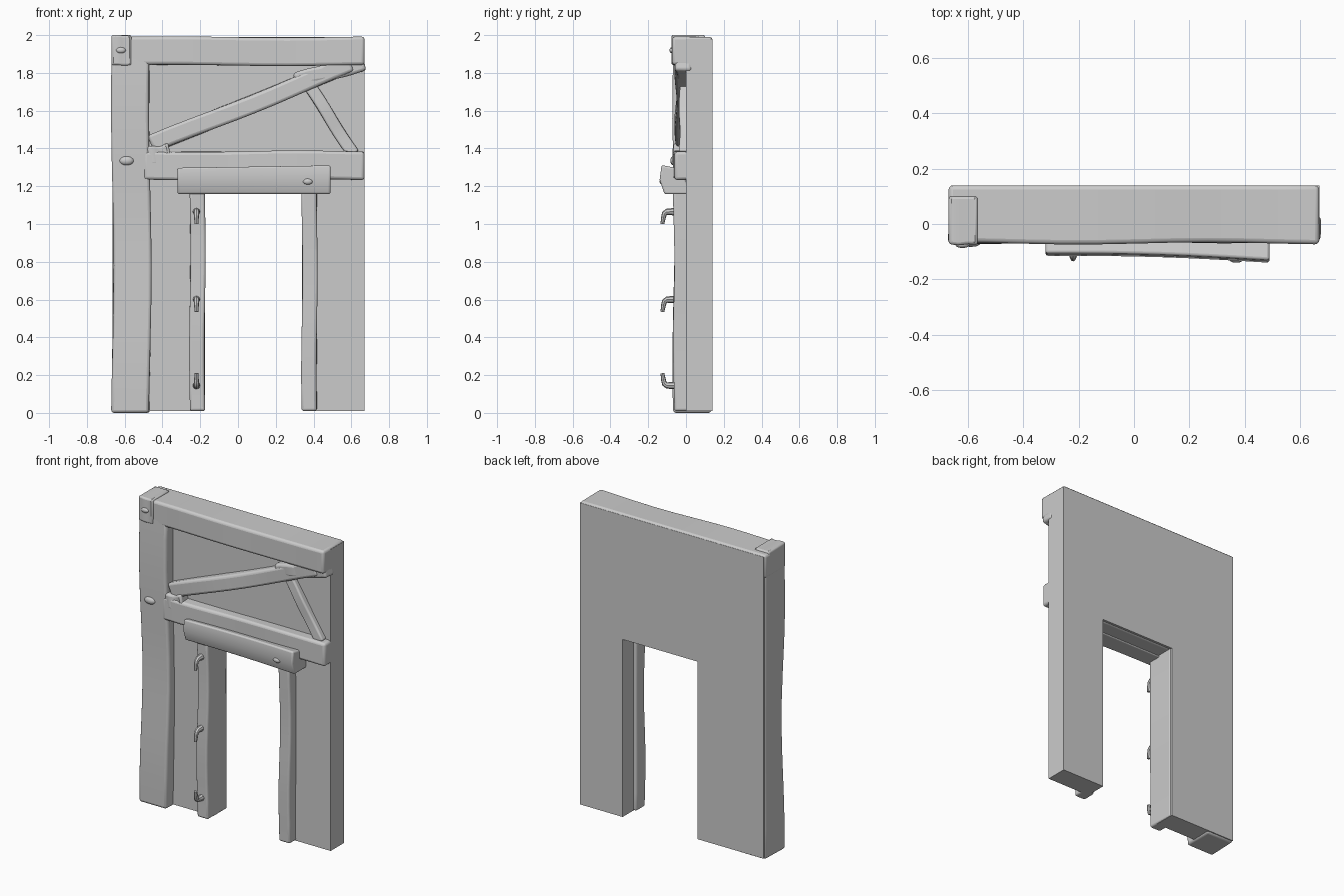
import bpy, bmesh, math
from mathutils import Vector

if "Cube" in bpy.data.objects:
    bpy.data.objects.remove(bpy.data.objects["Cube"])

grey = bpy.data.materials.new("plain grey")
grey.use_nodes = True
colour = (0.6, 0.6, 0.6, 1)
grey.diffuse_color = colour
grey.node_tree.nodes["Principled BSDF"].inputs["Base Color"].default_value = colour

# Shared measures of the wall, its doorway and the timber faces
left_end, right_end = 0.67, -0.66
door_left, door_right, door_top = 0.36, -0.18, 1.17
wall_top, wall_back = 1.98, 0.14
timber_front, timber_back = -0.065, 0.03
floor = 0.01


def finish(name, bm, bevel=0.0):
    """Turn a bmesh into a shaded object with softened edges."""
    bmesh.ops.recalc_face_normals(bm, faces=bm.faces)
    mesh = bpy.data.meshes.new(name)
    bm.to_mesh(mesh)
    bm.free()
    mesh.materials.append(grey)
    obj = bpy.data.objects.new(name, mesh)
    bpy.context.collection.objects.link(obj)
    bpy.ops.object.select_all(action="DESELECT")
    obj.select_set(True)
    bpy.context.view_layer.objects.active = obj
    bpy.ops.object.shade_smooth_by_angle(angle=math.radians(40))
    if bevel:
        modifier = obj.modifiers.new("soft edges", "BEVEL")
        modifier.width = bevel
        modifier.segments = 3
        modifier.limit_method = "ANGLE"
        modifier.angle_limit = math.radians(40)


def loft(name, sections, bevel=0.0):
    """Skin matching rings of points, capped at both ends."""
    bm = bmesh.new()
    rings = [[bm.verts.new(point) for point in section] for section in sections]
    for ring, following in zip(rings, rings[1:]):
        for i in range(len(ring)):
            bm.faces.new((ring[i - 1], ring[i], following[i], following[i - 1]))
    bm.faces.new(rings[0])
    bm.faces.new(reversed(rings[-1]))
    finish(name, bm, bevel)


def beam(name, start, end, width, front=timber_front, back=timber_back,
         wobble=0.006, phase=0, bevel=0.016):
    """Rough-hewn timber between two (x, z) points, gently wavy along its length."""
    start, end = (Vector((x, 0, z)) for x, z in (start, end))
    side = (end - start).normalized().cross(Vector((0, 1, 0))) * width / 2
    steps = 10
    sections = []
    for step in range(steps + 1):
        t = step / steps
        centre = start.lerp(end, t)
        wave = wobble * math.sin(7 * t + phase)
        ripple = wobble * math.cos(9 * t + phase)
        sway = side.normalized() * wave
        near, far = Vector((0, front + ripple, 0)), Vector((0, back, 0))
        sections.append([centre - side + far, centre - side + sway + near,
                         centre + side + sway + near, centre + side + far])
    loft(name, sections, bevel)


# Wall with the doorway cut into its outline
outline = [(right_end, floor), (right_end, wall_top), (left_end, wall_top),
           (left_end, floor), (door_left, floor), (door_left, door_top),
           (door_right, door_top), (door_right, floor)]
loft("wall", [[(x, y, z) for x, z in outline] for y in (0, wall_back)])

# Corner post and top beam, both wrapping the full thickness of the wall
post_x = -0.565
beam("corner_post", (post_x, 0), (post_x, 1.95), width=0.2,
     back=wall_back - 0.005, wobble=0.008, phase=2)
beam("top_beam", (-left_end, 1.915), (left_end, 1.915), width=0.15,
     front=-0.07, back=wall_back, wobble=0.004)
beam("top_beam_end", (-left_end, 1.92), (post_x, 1.92), width=0.16,
     front=-0.075, back=0.1, wobble=0.002)

# Lintel and the two diagonal braces above it
beam("lintel_beam", (-0.5, 1.31), (left_end, 1.31), width=0.15, phase=3, wobble=0.005)
beam("lintel_shoulder", (-0.5, 1.35), (-0.36, 1.38), width=0.1)
beam("long_brace", (-0.46, 1.42), (0.6, 1.85), width=0.095, front=-0.055, phase=1)
beam("long_brace_tip", (0.3, 1.76), (left_end, 1.85), width=0.08, front=-0.055)
beam("short_brace", (0.38, 1.73), (0.61, 1.37), width=0.065, front=-0.035,
     wobble=0.003, bevel=0.01)

# Door jambs; the hinge jamb lines the full doorway depth
for name, x, depth in (("right_jamb", -0.215, wall_back - 0.01),
                       ("left_jamb", 0.378, timber_back)):
    beam(name, (x, floor), (x, 1.2), width=0.08, back=depth,
         wobble=0.004, phase=x, bevel=0.012)

# Jutting door head, with a slanted front that swells towards the left
head_right, head_left = -0.32, 0.49
sections = []
for step in range(9):
    t = step / 8
    x = head_right + (head_left - head_right) * t
    front = -0.115 - 0.025 * t + 0.008 * math.sin(math.pi * t)
    low, high = door_top - 0.012, 1.3 + 0.012 * t
    sections.append([(x, timber_back, low), (x, front + 0.025, low),
                     (x, front, (low + high) / 2), (x, front + 0.01, high),
                     (x, timber_back / -1, high - 0.02)])
loft("door_head", sections, bevel=0.01)
beam("door_head_soffit", (door_right, 1.2), (door_left, 1.2), width=0.07,
     back=wall_back - 0.01, wobble=0)

# Bent hinge pins on the jamb: the lowest one points up
segments = 8
for label, height, way in (("upper", 1.065, -1), ("middle", 0.6, -1), ("lower", 0.145, 1)):
    rings = []
    for step in range(segments):
        t = step / (segments - 1)
        bend = max(0, t - 0.4) / 0.6
        lean = min(1.5, 3 * bend)
        radius = 0.021 - 0.011 * t
        centre = Vector((-0.22, -0.05 - 0.06 * min(1, 2 * t) - 0.015 * bend,
                         height + way * 0.065 * bend ** 1.5))
        across = Vector((0, math.sin(lean), way * math.cos(lean)))
        rings.append([centre + radius * (Vector((math.cos(angle), 0, 0))
                                         + math.sin(angle) * across)
                      for angle in (math.tau * k / segments for k in range(segments))])
    loft(label + "_hinge_pin", rings)

# Small pegs on the timbers
for name, centre, radius in (("post_peg", (-0.59, timber_front, 1.335), 0.03),
                             ("top_peg", (-0.62, timber_front - 0.01, 1.92), 0.02),
                             ("head_peg", (0.37, -0.128, 1.225), 0.02)):
    bm = bmesh.new()
    bmesh.ops.create_uvsphere(bm, u_segments=12, v_segments=8, radius=radius)
    bmesh.ops.scale(bm, vec=(1.3, 0.6, 0.8), verts=bm.verts)
    bmesh.ops.translate(bm, vec=centre, verts=bm.verts)
    finish(name, bm)
